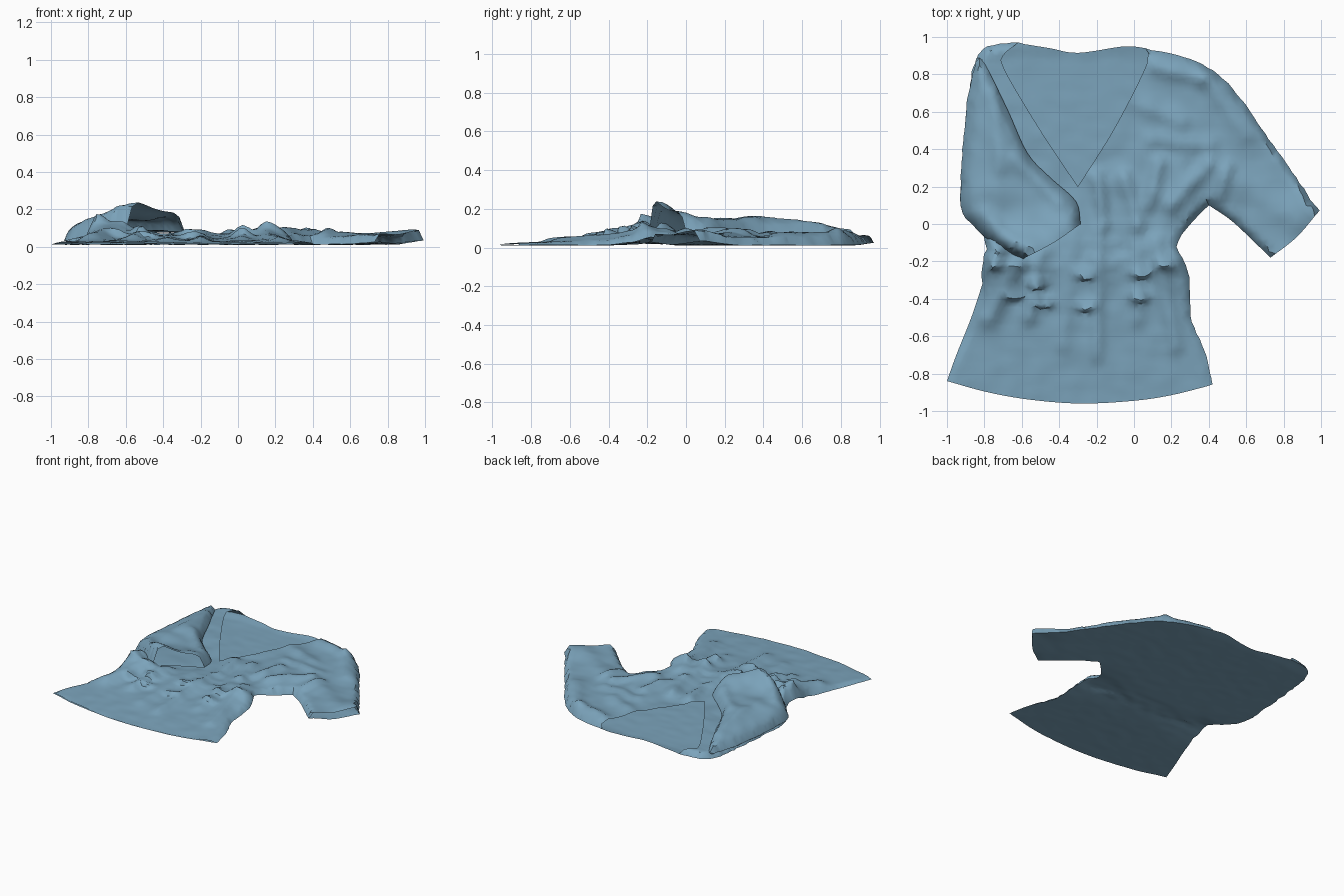
import bpy, random
from math import exp, hypot, sqrt
from mathutils import Vector, noise
from mathutils.geometry import delaunay_2d_cdt, interpolate_bezier

if "Cube" in bpy.data.objects:
    bpy.data.objects.remove(bpy.data.objects["Cube"])

random.seed(4)
STEP = 0.025
cloth = bpy.data.materials.new("blue_cloth")
cloth.diffuse_color = (0.2, 0.37, 0.5, 1)
cloth.use_nodes = True
cloth.node_tree.nodes["Principled BSDF"].inputs["Base Color"].default_value = cloth.diffuse_color


def curve(pts, wobble=0.0):
    """Smooth run through a few points, last point left off so runs can chain."""
    p = [Vector((x, y, 0)) for x, y in pts]
    p = [2 * p[0] - p[1]] + p + [2 * p[-1] - p[-2]]
    out = []
    for i in range(1, len(p) - 2):
        n = max(2, round((p[i + 1] - p[i]).length / 0.035))
        out += interpolate_bezier(p[i], p[i] + (p[i + 1] - p[i - 1]) / 6,
                                  p[i + 1] - (p[i + 2] - p[i]) / 6, p[i + 1], n + 1)[:-1]
    return [(q.x + random.uniform(-wobble, wobble), q.y + random.uniform(-wobble, wobble)) for q in out]


def seg_dist(x, y, a, b):
    dx, dy = b[0] - a[0], b[1] - a[1]
    t = max(0, min(1, ((x - a[0]) * dx + (y - a[1]) * dy) / (dx * dx + dy * dy + 1e-9)))
    return hypot(x - a[0] - t * dx, y - a[1] - t * dy)


def inside(x, y, loop):
    hit = False
    for a, b in zip(loop, loop[1:] + loop[:1]):
        if (a[1] > y) != (b[1] > y) and x < a[0] + (y - a[1]) * (b[0] - a[0]) / (b[1] - a[1]):
            hit = not hit
    return hit


def panel(name, runs, place):
    """Cloth sheet inside an outline; runs = [(points, is_closed_seam)]."""
    loop, seam = [], []
    for pts, closed in runs:
        seam += [closed] * len(pts)
        loop += pts
    edges = list(zip(loop, loop[1:] + loop[:1]))
    seams = [e for e, s in zip(edges, seam) if s]
    pts = [Vector(p) for p in loop]
    for i in range(int(2 / STEP) + 1):
        for j in range(int(2 / STEP) + 1):
            x = -1 + STEP * (i + 0.5 * (j % 2)) + random.uniform(-.006, .006)
            y = -1 + STEP * j + random.uniform(-.006, .006)
            if inside(x, y, loop) and min(seg_dist(x, y, *e) for e in edges) > 0.011:
                pts.append(Vector((x, y)))
    vs, _, fs, *_ = delaunay_2d_cdt(pts, [], [list(range(len(loop)))], 1, 1e-5)
    co = [place(v.x, v.y, min(seg_dist(v.x, v.y, *e) for e in seams)) for v in vs]
    me = bpy.data.meshes.new(name)
    me.from_pydata(co, [], fs)
    me.materials.append(cloth)
    ob = bpy.data.objects.new(name, me)
    bpy.context.collection.objects.link(ob)
    bpy.ops.object.select_all(action='DESELECT')
    ob.select_set(True)
    bpy.context.view_layer.objects.active = ob
    bpy.ops.object.shade_smooth_by_angle(angle=0.7)
    return ob


def bump(x, y, cx, cy, rx, ry):
    return exp(-((x - cx) / rx) ** 2 - ((y - cy) / ry) ** 2)


def ramp(v, table):
    for (a, p), (b, q) in zip(table, table[1:]):
        if v <= b:
            return p + (q - p) * max(0, (v - a) / (b - a))
    return table[-1][1]


def puff(d, w):
    return sqrt(1 - (1 - min(1, d / w)) ** 2)


# long soft folds: start, end, width, height
FOLDS = [((.2, .1), (.4, .32), .045, .035), ((.14, .33), (.08, .1), .04, .03),
         ((-.05, .25), (.02, 0), .04, .028), ((-.2, .25), (-.16, 0), .04, .028),
         ((-.33, -.05), (-.38, -.65), .045, .017), ((-.19, -.05), (-.2, -.7), .04, .022),
         ((0, -.02), (.02, -.5), .045, .02), ((.12, -.1), (.22, -.65), .045, .022),
         ((-.62, -.22), (-.78, -.5), .055, .035), ((-.5, -.15), (-.56, -.5), .04, .025),
         ((.12, .84), (.36, .78), .045, .028), ((.38, .78), (.6, .48), .05, .02),
         ((-.02, .66), (.25, .55), .05, .02), ((.1, .45), (.4, .42), .045, .018),
         ((.46, .15), (.5, .3), .035, .025), ((.5, .25), (.86, .02), .07, .018)]
# small overhanging tucks at the waist
TUCKS = [(-.52, -.31), (-.48, -.41), (-.26, -.26), (-.26, -.43), (.03, -.38), (.04, -.25),
         (-.64, -.37), (.17, -.2), (-.75, -.2), (-.72, -.12)]


def back_z(x, y):
    waist = exp(-((y + .2) / .1) ** 2)
    side = bump(x, y, -.82, -.2, .2, .14) + bump(x, y, .26, -.15, .2, .14)
    tip = bump(x, y, .97, .08, .12, .12) + .5 * exp(-((y - .96) / .05) ** 2)
    return (.012 + .012 * waist + .03 * side + .022 * tip
            + (.003 + .014 * waist) * noise.noise(Vector((x * 8, y * 16, 2))))


def front_z(x, y, d):
    h = ramp(y, [(-.96, .005), (-.6, .022), (-.3, .04), (.1, .04), (.5, .048), (.95, .045)])
    h += .025 * bump(x, y, .95, .12, .1, .13) + .012 * bump(x, y, .7, -.05, .15, .15)
    h += .045 * bump(x, y, -.73, -.18, .13, .13) + .02 * bump(x, y, .2, .2, .2, .2)
    h += sum(k * exp(-(seg_dist(x, y, a, b) / w) ** 2) for a, b, w, k in FOLDS)
    rough = .3 + bump(x, y, .1, .1, .4, .35) + bump(x, y, -.7, -.2, .25, .2)
    h += .016 * rough * noise.noise(Vector((x * 10, y * 7, 5)))
    return back_z(x, y) + max(.004, h) * puff(d, .055)


def place_back(x, y, d):
    return x, y, back_z(x, y)


def place_front(x, y, d):
    t = sum(bump(x, y, a, b, .055, .03) for a, b in TUCKS) * min(1, d / .05)
    return x, y - .03 * t, front_z(x, y, d) + .035 * t


# outline runs of the body and the outstretched sleeve
hem = curve([(-1, -.84), (-.78, -.9), (-.55, -.94), (-.28, -.96), (0, -.945), (.2, -.915), (.42, -.86)])
side_right = curve([(.42, -.86), (.38, -.68), (.31, -.52), (.3, -.35), (.28, -.22), (.23, -.12),
                    (.3, 0), (.4, .1)], .003)
sleeve_under = curve([(.4, .1), (.53, .01), (.73, -.18)])
cuff = curve([(.73, -.18), (.87, -.07), (.99, .07)])
shoulder = curve([(.99, .07), (.92, .17), (.79, .36), (.68, .51), (.58, .66), (.45, .8),
                  (.3, .88), (.06, .94)], .004)
back_neck = curve([(.06, .94), (-.05, .95), (-.3, .915), (-.45, .94), (-.62, .967)])
upper_left = curve([(-.62, .967), (-.78, .95), (-.85, .87), (-.88, .7), (-.91, .4), (-.92, .1),
                    (-.86, 0), (-.79, -.1), (-.81, -.2), (-.81, -.32)], .006)
lower_left = curve([(-.81, -.32), (-.87, -.5), (-.95, -.7), (-1, -.84)])
side_left = upper_left + lower_left
front_neck = (curve([(.06, .94), (.07, .86), (-.1, .52), (-.3, .2)])
              + curve([(-.3, .2), (-.5, .5), (-.69, .82), (-.7, .9), (-.62, .967)]))

panel("back_panel", [(hem, 1), (side_right, 1), (sleeve_under, 1), (cuff, 1), (shoulder, 1),
                     (back_neck, 1), (side_left, 1)], place_back)
panel("front_panel", [(hem, 0), (side_right, 1), (sleeve_under, 1), (cuff, 0), (shoulder, 1),
                      (front_neck, 0), (side_left, 1)], place_front)

# other sleeve folded across the chest, open at its cuff
fold_cuff = curve([(-.6, -.19), (-.43, -.1), (-.285, 0)])
fold_inner = curve([(-.285, 0), (-.31, .12), (-.45, .25), (-.57, .38), (-.68, .62), (-.8, .86), (-.84, .89)])
fold_outer = curve([(-.84, .89), (-.885, .7), (-.915, .4), (-.925, .1), (-.86, -.01), (-.72, -.13), (-.6, -.19)], .004)
SLEEVE = [(fold_cuff, 0), (fold_inner, 1), (fold_outer, 1)]


def under_z(x, y):
    edge = max(0, min(1, (x + .93) / .2))
    return .03 + edge * (.045 + .015 * bump(x, y, -.5, -.1, .25, .2))


def place_under(x, y, d):
    return x, y, under_z(x, y) + .004 * noise.noise(Vector((x * 9, y * 9, 1)))


def place_over(x, y, d):
    h = .05 + .105 * bump(x, y, -.57, -.17, .17, .12) + .045 * bump(x, y, -.35, -.02, .13, .12)
    h += .025 * bump(x, y, -.85, .1, .15, .4) + .015 * bump(x, y, -.65, .3, .15, .3)
    for a, b, k in [((-.62, .35), (-.4, .12), .02), ((-.75, .7), (-.72, .3), .015), ((-.8, .05), (-.65, -.1), .02)]:
        h += k * exp(-(seg_dist(x, y, a, b) / .045) ** 2)
    h += .012 * noise.noise(Vector((x * 8, y * 8, 7)))
    return x, y, under_z(x, y) + h * puff(d, .09)


panel("folded_sleeve_under", SLEEVE, place_under)
panel("folded_sleeve_over", SLEEVE, place_over)
